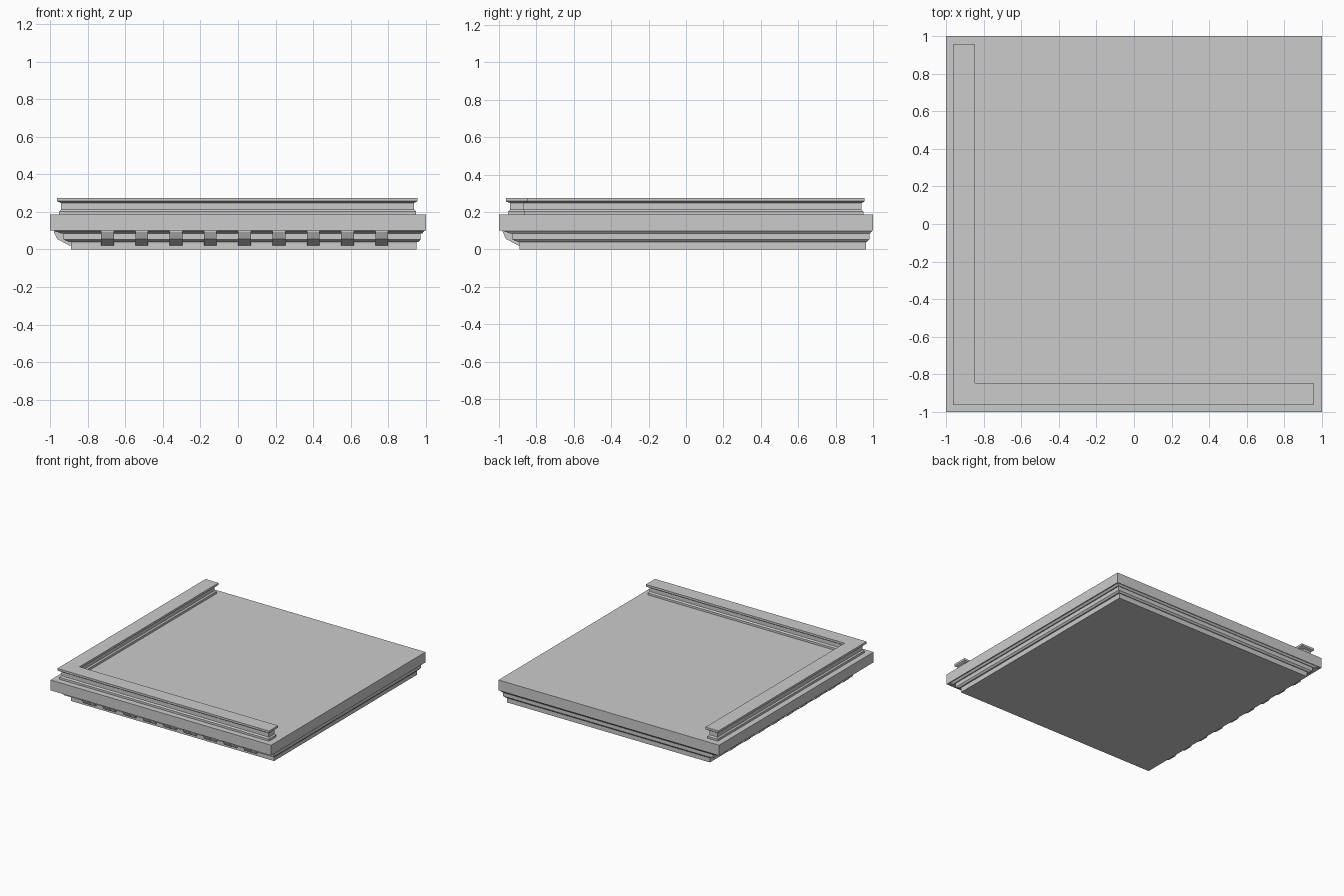
import bpy, bmesh

if "Cube" in bpy.data.objects:
    bpy.data.objects.remove(bpy.data.objects["Cube"])


def loft(name, rings):
    """Skin a stack of equal-count closed rings and cap both ends."""
    bm = bmesh.new()
    rows = [[bm.verts.new(p) for p in ring] for ring in rings]
    n = len(rows[0])
    for a, b in zip(rows, rows[1:]):
        for i in range(n):
            j = (i + 1) % n
            bm.faces.new((a[i], a[j], b[j], b[i]))
    bm.faces.new(rows[0][::-1])
    bm.faces.new(rows[-1])
    bmesh.ops.recalc_face_normals(bm, faces=bm.faces)
    mesh = bpy.data.meshes.new(name)
    bm.to_mesh(mesh)
    bm.free()
    obj = bpy.data.objects.new(name, mesh)
    bpy.context.collection.objects.link(obj)
    return obj


def rect(lo, hi_x, hi_y, z):
    return [(lo, lo, z), (hi_x, lo, z), (hi_x, hi_y, z), (lo, hi_y, z)]


def ell(out, inn, end, z):
    return [(out, out, z), (end, out, z), (end, inn, z),
            (inn, inn, z), (inn, end, z), (out, end, z)]


# Main slab
loft("slab", [rect(-1, 1, 1, 0.1), rect(-1, 1, 1, 0.185)])

# Stepped moulding under the slab
loft("cornice_moulding", [rect(*r) for r in (
    (-0.89, 0.95, 0.962, 0.0),
    (-0.89, 0.95, 0.962, 0.04),
    (-0.90, 0.96, 0.968, 0.04),
    (-0.93, 0.972, 0.98, 0.053),
    (-0.93, 0.972, 0.98, 0.085),
    (-0.94, 0.98, 0.985, 0.085),
    (-0.98, 0.992, 0.995, 0.099),
    (-0.98, 0.992, 0.995, 0.1))])

# L-shaped parapet rail on the front and left edges
loft("parapet_rail", [ell(*r) for r in (
    (-0.952, -0.86, 0.948, 0.185),
    (-0.952, -0.86, 0.948, 0.202),
    (-0.942, -0.87, 0.938, 0.212),
    (-0.942, -0.87, 0.938, 0.248),
    (-0.958, -0.85, 0.95, 0.254),
    (-0.963, -0.845, 0.955, 0.258),
    (-0.963, -0.845, 0.955, 0.275))])

# Brackets along the front and left sides
profile = [(-0.88, 0.02), (-0.895, 0.02), (-0.962, 0.055),
           (-0.98, 0.093), (-0.98, 0.1), (-0.88, 0.1)]
for i in range(9):
    c = -0.695 + 0.1825 * i
    ends = (c - 0.034, c + 0.034)
    loft(f"front_bracket_{i + 1}", [[(e, d, z) for d, z in profile] for e in ends])
    loft(f"left_bracket_{i + 1}", [[(d, e, z) for d, z in profile] for e in ends])
